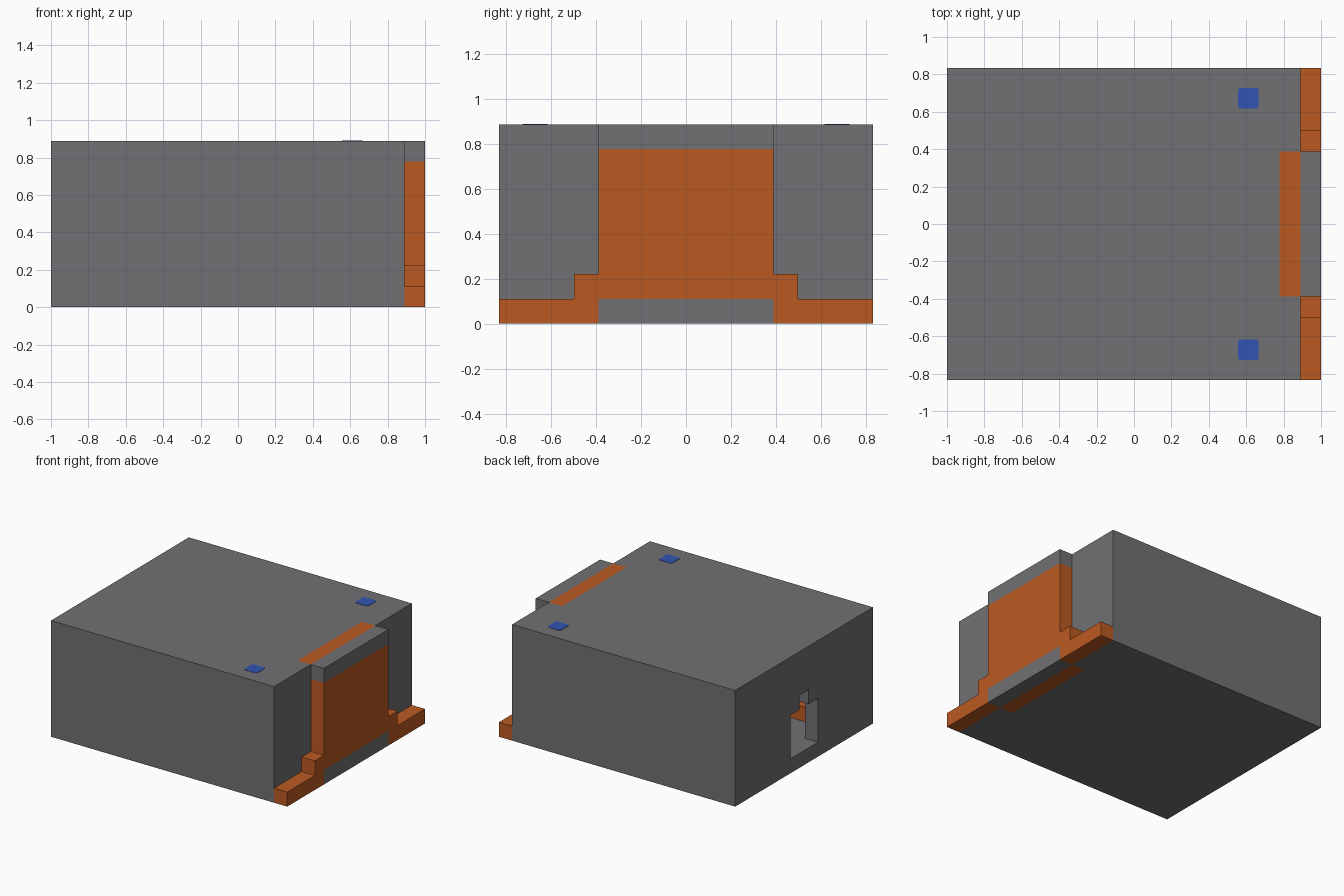
import bpy
import bmesh
from mathutils import Vector

U = 1 / 9  # grid step: the body is 18 x 15 x 8 steps

if "Cube" in bpy.data.objects:
    bpy.data.objects.remove(bpy.data.objects["Cube"], do_unlink=True)


def make_material(name, color):
    mat = bpy.data.materials.new(name)
    mat.use_nodes = True
    mat.diffuse_color = color
    mat.node_tree.nodes["Principled BSDF"].inputs["Base Color"].default_value = color
    return mat


GREY = make_material("warm_grey", (0.165, 0.162, 0.171, 1))
ORANGE = make_material("burnt_orange", (0.496, 0.102, 0.016, 1))
BLUE = make_material("indicator_blue", (0.032, 0.091, 0.445, 1))


def finish(name, bm, mat):
    bmesh.ops.recalc_face_normals(bm, faces=bm.faces)
    mesh = bpy.data.meshes.new(name)
    bm.to_mesh(mesh)
    bm.free()
    obj = bpy.data.objects.new(name, mesh)
    bpy.context.collection.objects.link(obj)
    mesh.materials.append(mat)
    return obj


def box(name, x, y, z, mat):
    """Box from (low, high) ranges in grid steps."""
    bm = bmesh.new()
    bmesh.ops.create_cube(bm, size=1)
    low, high = (Vector(corner) * U for corner in zip(x, y, z))
    for v in bm.verts:
        v.co = (low + high) / 2 + v.co * (high - low)
    return finish(name, bm, mat)


def prism(name, points, x, mat):
    """A (y, z) profile extruded along x, in grid steps."""
    bm = bmesh.new()
    face = bm.faces.new([bm.verts.new(Vector((x[0], y, z)) * U) for y, z in points])
    ext = bmesh.ops.extrude_face_region(bm, geom=[face])["geom"]
    moved = [v for v in ext if isinstance(v, bmesh.types.BMVert)]
    bmesh.ops.translate(bm, verts=moved, vec=((x[1] - x[0]) * U, 0, 0))
    return finish(name, bm, mat)


# Hollow case with a stepped socket opening in the end wall
case = box("case", (-9, 7), (-7.5, 7.5), (0, 8), GREY)
socket = [(-1.5, 1), (1.5, 1), (1.5, 4), (0.5, 4), (0.5, 5),
          (-0.5, 5), (-0.5, 4), (-1.5, 4)]
cutters = [
    box("cavity_cutter", (-8, 6), (-6.5, 6.5), (1, 7), GREY),
    prism("socket_cutter", socket, (-9.5, -7.5), GREY),
]
for cutter in cutters:
    cutter.hide_render = True
    mod = case.modifiers.new(cutter.name, "BOOLEAN")
    mod.operation = "DIFFERENCE"
    mod.solver = "EXACT"
    mod.object = cutter
bpy.context.view_layer.objects.active = case
for mod in list(case.modifiers):
    bpy.ops.object.modifier_apply(modifier=mod.name)
for cutter in cutters:
    bpy.data.objects.remove(cutter, do_unlink=True)

# Orange bulkhead running through the full height of the case
box("bulkhead", (7, 8), (-3.5, 3.5), (0, 8), ORANGE)

# Projecting panel: grey sill, orange door, grey lintel
for name, z, mat in (("panel_sill", (0, 1), GREY),
                     ("panel_door", (1, 7), ORANGE),
                     ("panel_lintel", (7, 8), GREY)):
    box(name, (8, 9), (-3.5, 3.5), z, mat)

# Parts repeated on both sides
step = [(3.5, 0), (7.5, 0), (7.5, 1), (4.5, 1), (4.5, 2), (3.5, 2)]
for side, s in (("right", -1), ("left", 1)):
    def span(a, b):
        return tuple(sorted((s * a, s * b)))

    box(side + "_end_wall", (7, 8), span(3.5, 7.5), (0, 8), GREY)
    prism(side + "_stepped_foot", [(s * y, z) for y, z in step], (8, 9), ORANGE)
    box(side + "_inner_rail", (-8, 6), span(3.5, 4.5), (1, 2), ORANGE)

    # Indicator light: thin plate with rounded corners
    light = box(side + "_indicator", (5, 6), span(5.55, 6.55), (7.99, 8.02), BLUE)
    bm = bmesh.new()
    bm.from_mesh(light.data)
    upright = [e for e in bm.edges
               if abs(e.verts[0].co.z - e.verts[1].co.z) > 0.001]
    bmesh.ops.bevel(bm, geom=upright, offset=0.015, segments=2,
                    profile=0.5, affect="EDGES")
    bm.to_mesh(light.data)
    bm.free()
